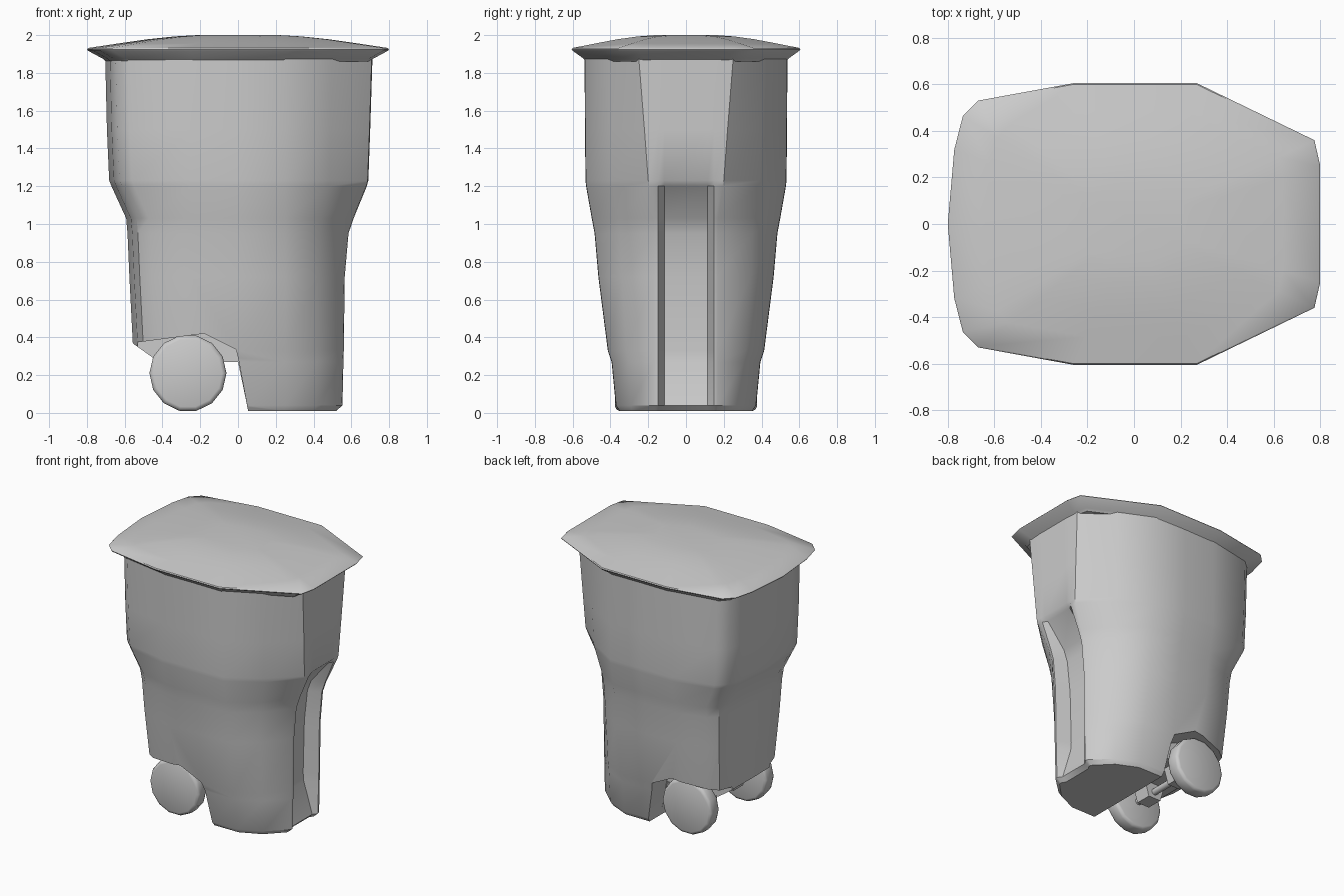
import bpy, bmesh, math
from mathutils import Matrix

if "Cube" in bpy.data.objects:
    bpy.data.objects.remove(bpy.data.objects["Cube"])


def finish(name, bm, angle=35):
    bmesh.ops.recalc_face_normals(bm, faces=bm.faces)
    me = bpy.data.meshes.new(name)
    bm.to_mesh(me)
    bm.free()
    ob = bpy.data.objects.new(name, me)
    bpy.context.collection.objects.link(ob)
    smooth(ob, angle)
    return ob


def smooth(ob, angle=35):
    bpy.ops.object.select_all(action='DESELECT')
    bpy.context.view_layer.objects.active = ob
    ob.select_set(True)
    bpy.ops.object.shade_smooth_by_angle(angle=math.radians(angle))


def mirror_ring(half):
    """Close a half outline (y >= 0) by mirroring it across y = 0."""
    return half + [(x, -y) for x, y in reversed(half) if y > 1e-6]


def loft(name, rings, angle=35):
    """Skin a stack of (z, outline) rings and cap both ends."""
    bm = bmesh.new()
    vs = [[bm.verts.new((x, y, z)) for x, y in ring] for z, ring in rings]
    n = len(vs[0])
    for a, b in zip(vs, vs[1:]):
        for i in range(n):
            j = (i + 1) % n
            bm.faces.new((a[i], a[j], b[j], b[i]))
    bm.faces.new(list(reversed(vs[0])))
    bm.faces.new(vs[-1])
    return finish(name, bm, angle)


def prism(name, profile, y0, y1):
    """Extrude an xz profile along y."""
    bm = bmesh.new()
    a = [bm.verts.new((x, y0, z)) for x, z in profile]
    b = [bm.verts.new((x, y1, z)) for x, z in profile]
    n = len(a)
    for i in range(n):
        j = (i + 1) % n
        bm.faces.new((a[i], a[j], b[j], b[i]))
    bm.faces.new(a)
    bm.faces.new(list(reversed(b)))
    return finish(name, bm)


def section(xl, xr, yc, ym, xc):
    """Body outline: recessed grip channel, slanted corner, side, rounded back end."""
    return mirror_ring([
        (xc, 0.115), (xr, 0.148), (xr - 0.004, yc),
        ((xr + 0.25) / 2 + 0.015, (yc + ym) / 2 + 0.025),
        (0.25, ym), (0.0, ym + 0.002), (-0.25, ym),
        (xl + 0.12, ym * 0.88), (xl + 0.055, ym * 0.77),
        (xl + 0.025, ym * 0.54), (xl, 0.0)])


# Body: z, left x, right x, corner y, half depth, channel floor x
levels = [
    (0.01, -0.53, 0.52, 0.165, 0.350, 0.50),
    (0.04, -0.54, 0.553, 0.168, 0.370, 0.53),
    (0.27, -0.55, 0.558, 0.168, 0.392, 0.46),
    (0.33, -0.555, 0.560, 0.168, 0.412, 0.455),
    (0.72, -0.575, 0.565, 0.168, 0.462, 0.465),
    (0.95, -0.585, 0.585, 0.168, 0.482, 0.49),
    (1.03, -0.592, 0.612, 0.170, 0.497, 0.52),
    (1.20, -0.670, 0.682, 0.195, 0.527, 0.66),
    (1.23, -0.682, 0.690, 0.200, 0.530, 0.690),
    (1.50, -0.694, 0.700, 0.220, 0.533, 0.700),
    (1.88, -0.703, 0.712, 0.250, 0.535, 0.712)]
body = loft("bin_body", [(l[0], section(*l[1:])) for l in levels])

# Undercut behind the foot, and higher wheel arches at both sides
arch = [(-1, -0.1), (0.07, -0.1), (0.05, 0.03), (0.005, 0.27), (-0.01, 0.335),
        (-0.18, 0.42), (-0.52, 0.375), (-1, 0.33)]
cutters = [
    prism("undercut_cutter", [(-1, -0.1), (0.07, -0.1), (0.05, 0.03), (0.0, 0.27),
                              (-0.42, 0.27), (-0.56, 0.37), (-1, 0.6)], -0.7, 0.7),
    prism("arch_cutter_a", arch, 0.22, 0.71),
    prism("arch_cutter_b", arch, -0.71, -0.22)]
for c in cutters:
    m = body.modifiers.new("cut", 'BOOLEAN')
    m.operation = 'DIFFERENCE'
    m.solver = 'EXACT'
    m.object = c
    bpy.context.view_layer.objects.active = body
    bpy.ops.object.modifier_apply(modifier=m.name)
for c in cutters:
    bpy.data.objects.remove(c)
smooth(body)

# Lid: flaring rim and shallow dome
outline = mirror_ring([(0.80, 0.25), (0.775, 0.36), (0.27, 0.605), (-0.26, 0.605),
                       (-0.67, 0.53), (-0.735, 0.465), (-0.772, 0.32), (-0.80, 0.0)])
lid_steps = [(1.86, 0.875), (1.875, 0.895), (1.917, 0.992), (1.925, 1.0), (1.932, 0.992),
             (1.955, 0.80), (1.978, 0.60), (1.993, 0.42), (2.0, 0.27)]
loft("lid", [(z, [(x * s, y * s) for x, y in outline]) for z, s in lid_steps], 40)

# Axle rod
AX, AZ = -0.265, 0.21


def cylinder(name, r, y0, y1, sides, bevel=0.0):
    bm = bmesh.new()
    bmesh.ops.create_cone(bm, cap_ends=True, segments=sides, radius1=r, radius2=r, depth=y1 - y0)
    if bevel:
        rim = [e for e in bm.edges if abs(e.verts[0].co.z - e.verts[1].co.z) < 1e-5]
        bmesh.ops.bevel(bm, geom=rim, offset=bevel, segments=2, profile=0.5, affect='EDGES')
    bmesh.ops.transform(bm, verts=bm.verts, matrix=Matrix.Translation((AX, (y0 + y1) / 2, AZ))
                        @ Matrix.Rotation(math.pi / 2, 4, 'X') @ Matrix.Rotation(math.pi / sides, 4, 'Z'))
    return finish(name, bm, 50)


cylinder("axle", 0.025, -0.3, 0.3, 8)

# Wheels and axle brackets
bracket = [(AX - 0.09, 0.29), (AX + 0.09, 0.29), (AX + 0.05, 0.16), (AX - 0.05, 0.16)]
for side, s in (("front", -1), ("rear", 1)):
    lo, hi = sorted((s * 0.27, s * 0.375))
    cylinder(side + "_wheel", 0.204, lo, hi, 14, 0.022)
    lo, hi = sorted((s * 0.10, s * 0.22))
    prism(side + "_axle_bracket", bracket, lo, hi)
